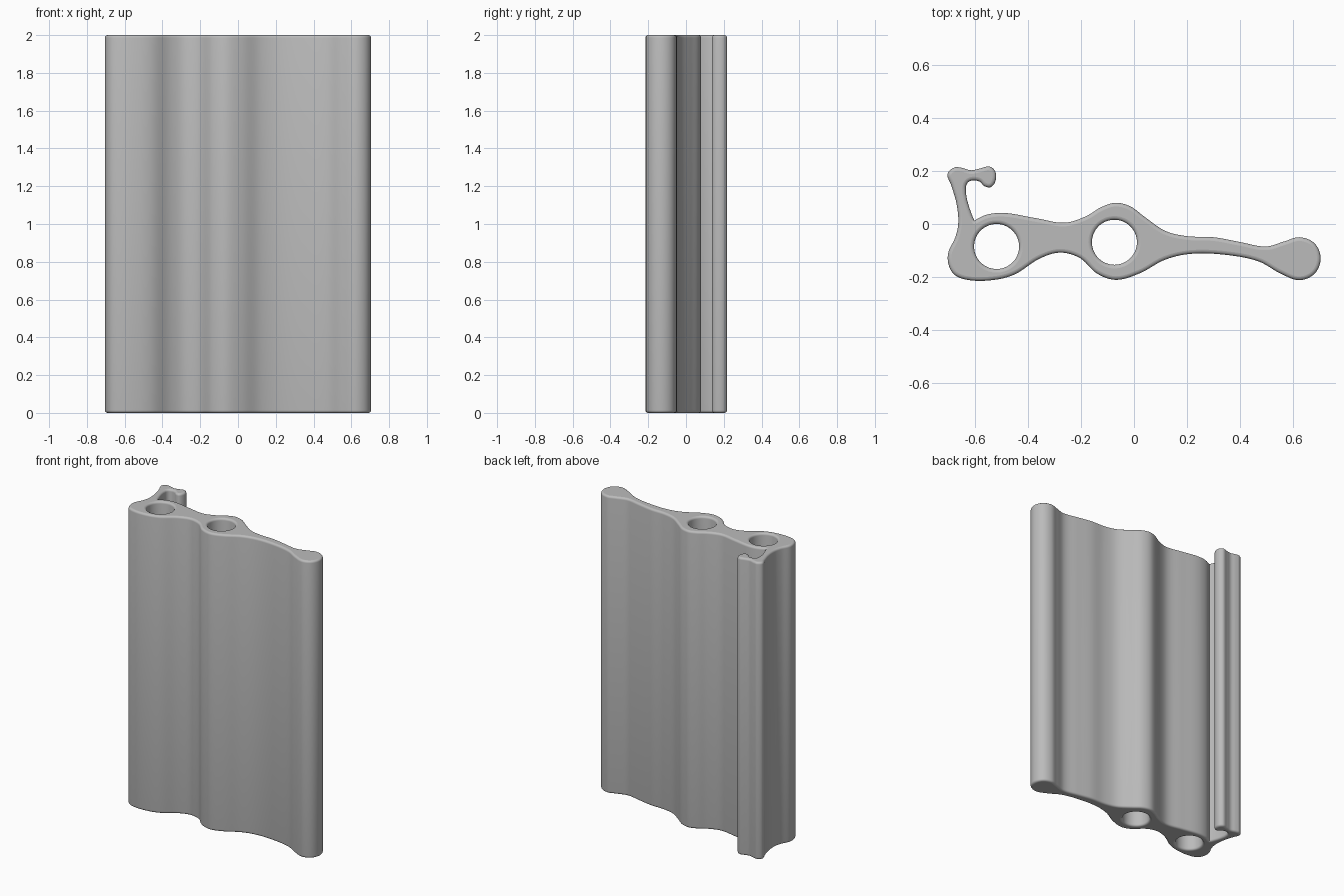
import bpy
import bmesh
from math import cos, sin, pi, radians
from mathutils import Vector
from mathutils.geometry import interpolate_bezier

HEIGHT = 2.0
ROUND = 0.014        # radius of the rounded end rims
ROUND_STEPS = 4
CURVE_STEPS = 7

default_cube = bpy.data.objects.get("Cube")
if default_cube:
    bpy.data.objects.remove(default_cube, do_unlink=True)

# Control points of the cross-section, counter-clockwise, grouped by region
hook_back = [(-.677, .214), (-.704, .19), (-.69, .145), (-.67, .075), (-.664, 0)]
left_foot = [(-.675, -.05), (-.702, -.11), (-.7, -.155), (-.68, -.19), (-.635, -.21)]
front_waves = [(-.52, -.21), (-.45, -.19), (-.355, -.13), (-.28, -.108),
               (-.205, -.128), (-.14, -.187), (-.07, -.211), (.02, -.187),
               (.117, -.135), (.21, -.113), (.36, -.118), (.475, -.143), (.55, -.185)]
end_bulb = [(.625, -.212), (.682, -.188), (.705, -.13), (.682, -.073), (.625, -.05), (.57, -.065)]
back_waves = [(.5, -.085), (.4, -.068), (.3, -.05), (.2, -.046), (.12, -.027),
              (.04, .027), (-.015, .067), (-.07, .08), (-.125, .063), (-.18, .03),
              (-.26, .005), (-.37, .022), (-.5, .042), (-.56, .034)]
slot_corner = (-.603, .013)
hook_inside = [(-.635, .14), (-.622, .161), (-.585, .161), (-.565, .143)]
hook_tip = [(-.542, .139), (-.524, .16), (-.524, .198), (-.545, .217),
            (-.58, .21), (-.615, .203), (-.65, .212)]

outline = (hook_back + left_foot + front_waves + end_bulb + back_waves
           + [slot_corner] + hook_inside + hook_tip)


def smooth_loop(points, corner):
    """Sample a closed smooth curve through the points, sharp at the corner."""
    pts = [Vector(p).to_3d() for p in points]
    n = len(pts)

    def tangent(i):
        if points[i] == corner:
            return Vector()
        before, after = pts[i] - pts[i - 1], pts[(i + 1) % n] - pts[i]
        return (before.normalized() + after.normalized()).normalized()

    loop = []
    for i in range(n):
        j = (i + 1) % n
        reach = (pts[j] - pts[i]).length / 3
        loop += interpolate_bezier(pts[i], pts[i] + tangent(i) * reach,
                                   pts[j] - tangent(j) * reach, pts[j],
                                   CURVE_STEPS)[:-1]
    return loop


def hole_loop(x, y, radius, sides=56):
    """Clockwise circle, so that the material lies to its left."""
    return [Vector((x + radius * cos(2 * pi * k / sides),
                    y - radius * sin(2 * pi * k / sides), 0)) for k in range(sides)]


def inward_normals(loop):
    normals = []
    for i, p in enumerate(loop):
        a = (p - loop[i - 1]).normalized()
        b = (loop[(i + 1) % len(loop)] - p).normalized()
        d = (a + b).normalized()
        normals.append(Vector((-d.y, d.x, 0)))
    return normals


def rim_levels():
    """Pairs of inset and height from the bottom rim to the top rim."""
    arc = [(ROUND * (1 - sin(a)), ROUND * (1 - cos(a)))
           for a in (pi / 2 * k / ROUND_STEPS for k in range(ROUND_STEPS + 1))]
    return arc + [(inset, HEIGHT - z) for inset, z in reversed(arc)]


def add_wall(bm, loop):
    """Build one wall with rounded rims; return its bottom and top edge loops."""
    normals = inward_normals(loop)
    rings = [[bm.verts.new(p + n * inset + Vector((0, 0, z)))
              for p, n in zip(loop, normals)] for inset, z in rim_levels()]
    count = len(loop)
    for low, high in zip(rings, rings[1:]):
        for i in range(count):
            j = (i + 1) % count
            face = bm.faces.new((low[i], low[j], high[j], high[i]))
            face.smooth = True
    return [[bm.edges.get((ring[i - 1], ring[i])) for i in range(count)]
            for ring in (rings[0], rings[-1])]


# Extruded body with two round channels
bm = bmesh.new()
walls = [smooth_loop(outline, slot_corner),
         hole_loop(-.519, -.085, .085),
         hole_loop(-.074, -.069, .085)]
bottom_edges, top_edges = [], []
for wall in walls:
    bottom, top = add_wall(bm, wall)
    bottom_edges += bottom
    top_edges += top

# Flat end caps
for edges, up in ((bottom_edges, -1), (top_edges, 1)):
    filled = bmesh.ops.triangle_fill(bm, use_beauty=True, use_dissolve=False,
                                     edges=edges, normal=(0, 0, up))
    for item in filled["geom"]:
        if isinstance(item, bmesh.types.BMFace):
            item.smooth = False
            item.normal_update()
            if item.normal.z * up < 0:
                item.normal_flip()

# Keep the slot corner crisp
bm.normal_update()
for edge in bm.edges:
    if len(edge.link_faces) == 2 and edge.calc_face_angle() > radians(40):
        edge.smooth = False

mesh = bpy.data.meshes.new("extruded_profile")
bm.to_mesh(mesh)
bm.free()
body = bpy.data.objects.new("extruded_profile", mesh)
bpy.context.collection.objects.link(body)

# Plain grey finish
grey = bpy.data.materials.new("plain grey")
grey.use_nodes = True
colour = (0.5, 0.5, 0.5, 1)
grey.diffuse_color = colour
grey.node_tree.nodes["Principled BSDF"].inputs["Base Color"].default_value = colour
mesh.materials.append(grey)
